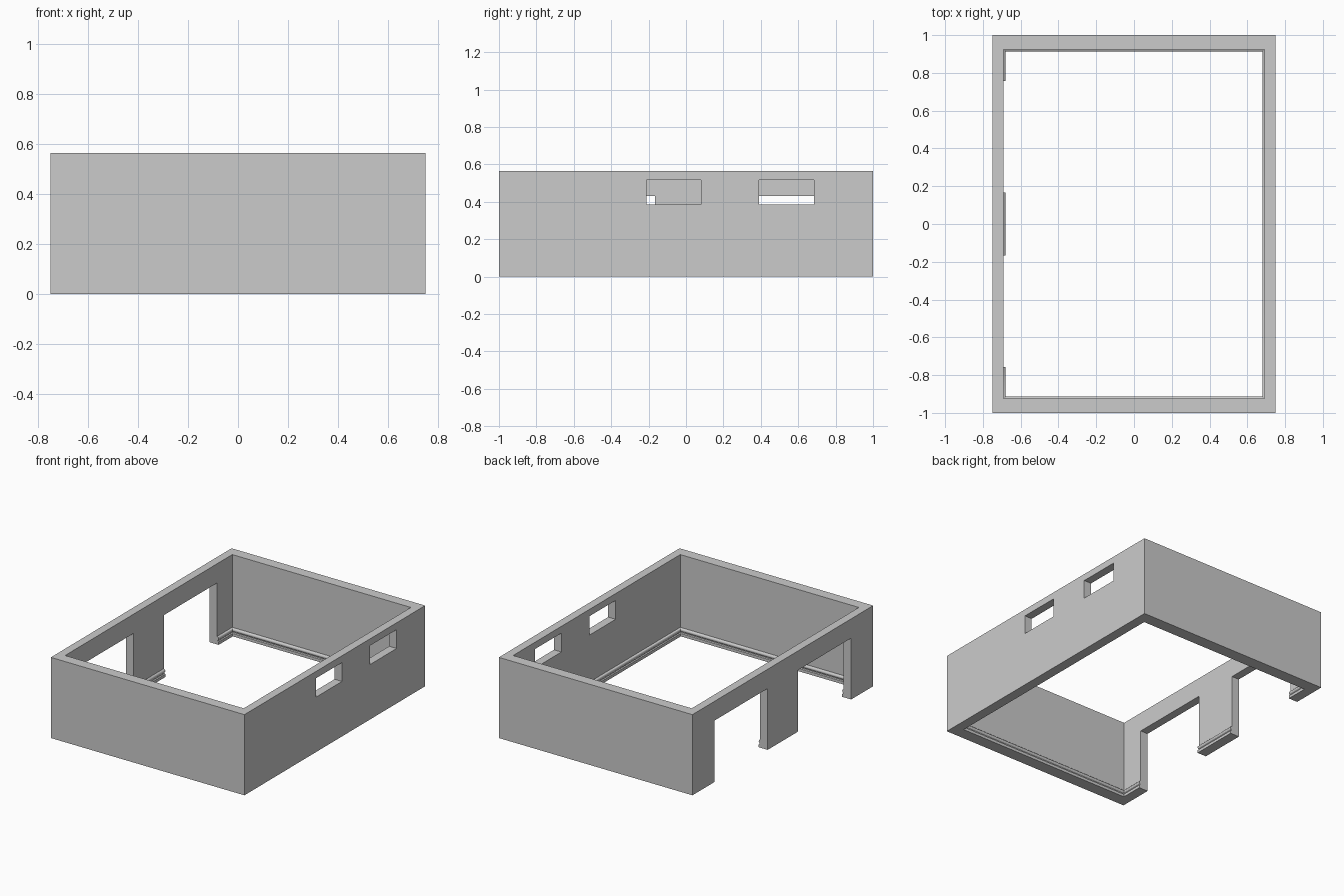
import bpy, bmesh
from math import radians

if "Cube" in bpy.data.objects:
    bpy.data.objects.remove(bpy.data.objects["Cube"])

HX, HY, H = 0.75, 1.0, 0.565      # outer half sizes and wall height
TX, TY = 0.058, 0.075             # wall thickness of side and end walls


def sweep_rect(name, section):
    """Sweep a closed (inset_x, inset_y, z) section around the rectangle."""
    bm = bmesh.new()
    rings = []
    for sx, sy in ((1, 1), (-1, 1), (-1, -1), (1, -1)):
        rings.append([bm.verts.new((sx * (HX - ix), sy * (HY - iy), z))
                      for ix, iy, z in section])
    n = len(section)
    for a, b in zip(rings, rings[1:] + rings[:1]):
        for i in range(n):
            j = (i + 1) % n
            bm.faces.new((a[i], a[j], b[j], b[i]))
    bmesh.ops.recalc_face_normals(bm, faces=bm.faces)
    mesh = bpy.data.meshes.new(name)
    bm.to_mesh(mesh)
    bm.free()
    ob = bpy.data.objects.new(name, mesh)
    bpy.context.collection.objects.link(ob)
    return ob


def cut_box(target, x, y0, y1, z0, z1):
    """Cut a straight opening through a side wall."""
    bpy.ops.mesh.primitive_cube_add(size=1, location=(x, (y0 + y1) / 2, (z0 + z1) / 2))
    cutter = bpy.context.object
    cutter.name = "opening_cutter"
    cutter.scale = (0.3, y1 - y0, z1 - z0)
    cutter.hide_render = True
    mod = target.modifiers.new("opening", 'BOOLEAN')
    mod.operation, mod.solver, mod.object = 'DIFFERENCE', 'EXACT', cutter
    bpy.context.view_layer.objects.active = target
    bpy.ops.object.modifier_apply(modifier=mod.name)
    bpy.data.objects.remove(cutter)


# Walls with moulded skirting along the inner foot: (projection, height)
skirting = [(0, H), (0, 0.056), (0.005, 0.054), (0.010, 0.049), (0.012, 0.042),
            (0.010, 0.035), (0.005, 0.030), (0.005, 0.024), (0.012, 0.020), (0.012, 0)]
section = [(0, 0, 0), (0, 0, H)] + [(TX + p, TY + p, z) for p, z in skirting]
walls = sweep_rect("garage_walls", section)

# Two door openings in the left wall
for s in (-1, 1):
    y0, y1 = sorted((s * 0.167, s * 0.757))
    cut_box(walls, -HX, y0, y1, -0.1, 0.43)

# Two windows in the right wall
for y0, y1 in ((-0.21, 0.08), (0.39, 0.685)):
    cut_box(walls, HX, y0, y1, 0.385, 0.517)

# Smooth moulding, crisp walls
bpy.ops.object.select_all(action='DESELECT')
walls.select_set(True)
bpy.context.view_layer.objects.active = walls
bpy.ops.object.shade_smooth_by_angle(angle=radians(40))
